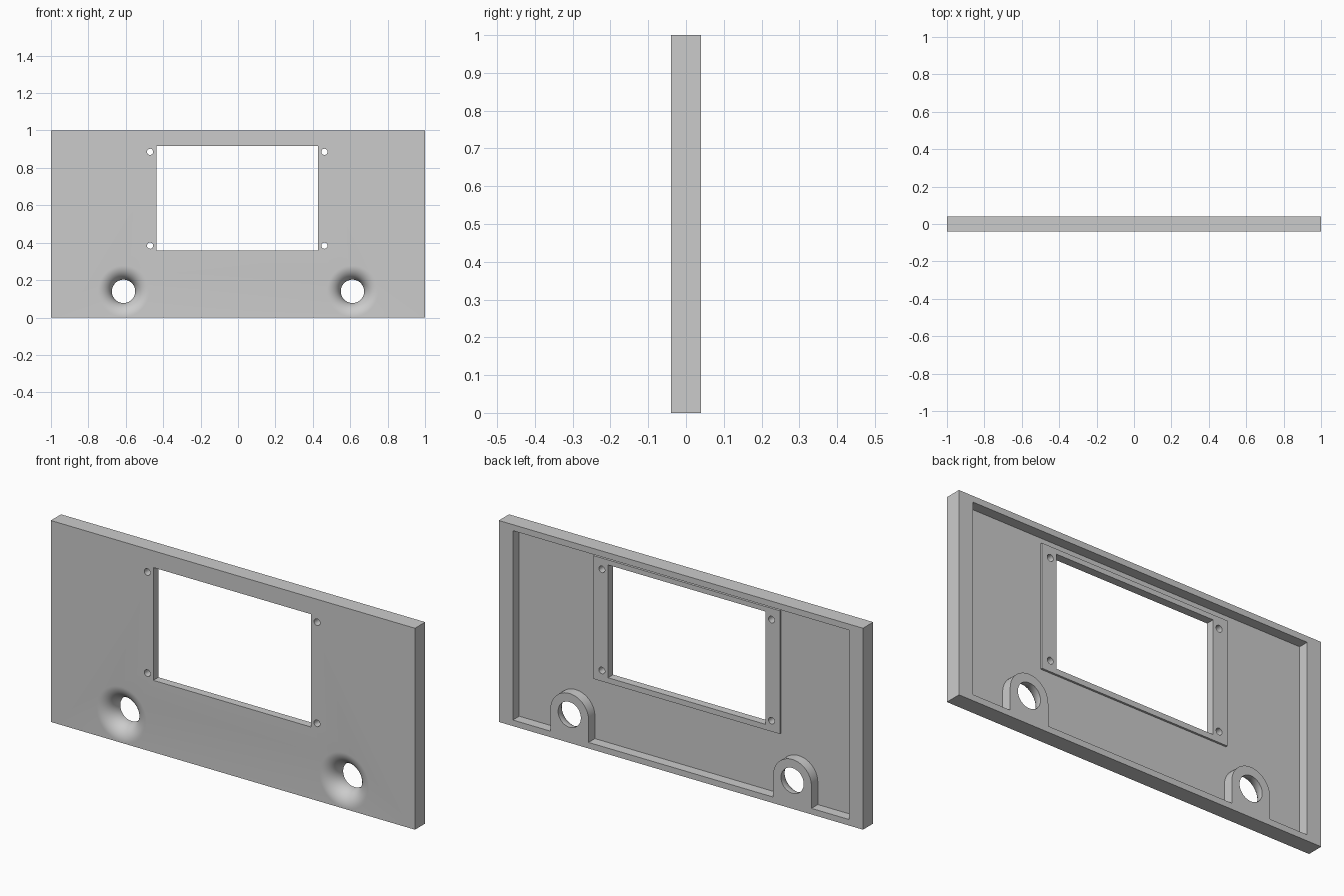
import bpy, bmesh
from math import sin, cos, pi, radians

if "Cube" in bpy.data.objects:
    bpy.data.objects.remove(bpy.data.objects["Cube"])

FRONT, BACK, FLOOR, PAD = -0.04, 0.04, -0.01, 0.0


def new_object(name, bm):
    bmesh.ops.recalc_face_normals(bm, faces=bm.faces[:])
    mesh = bpy.data.meshes.new(name)
    bm.to_mesh(mesh)
    bm.free()
    ob = bpy.data.objects.new(name, mesh)
    bpy.context.collection.objects.link(ob)
    return ob


def prism(name, outline, y0, y1, smooth=False):
    """Extrude an (x, z) outline along y."""
    bm = bmesh.new()
    face = bm.faces.new([bm.verts.new((x, y0, z)) for x, z in outline])
    ext = bmesh.ops.extrude_face_region(bm, geom=[face])
    for v in ext["geom"]:
        if isinstance(v, bmesh.types.BMVert):
            v.co.y = y1
    for f in bm.faces:
        f.smooth = smooth and len(f.verts) == 4
    return new_object(name, bm)


def rect(x0, x1, z0, z1):
    return [(x0, z0), (x1, z0), (x1, z1), (x0, z1)]


def circle(cx, cz, r, n):
    return [(cx + r * cos(2 * pi * i / n), cz + r * sin(2 * pi * i / n)) for i in range(n)]


def lathe(name, cx, cz, profile, n=64):
    """Revolve an (r, y) profile around a y axis, capped at both ends."""
    bm = bmesh.new()
    rings = [[bm.verts.new((x, y, z)) for x, z in circle(cx, cz, r, n)] for r, y in profile]
    for a, b in zip(rings, rings[1:]):
        for i in range(n):
            j = (i + 1) % n
            bm.faces.new((a[i], a[j], b[j], b[i])).smooth = True
    bm.faces.new(rings[0])
    bm.faces.new(rings[-1])
    return new_object(name, bm)


def combine(target, tool, operation='DIFFERENCE'):
    mod = target.modifiers.new(tool.name, 'BOOLEAN')
    mod.operation, mod.solver, mod.object = operation, 'EXACT', tool
    bpy.context.view_layer.objects.active = target
    bpy.ops.object.modifier_apply(modifier=mod.name)
    bpy.data.objects.remove(tool)


# Main plate
panel = prism("front_panel", rect(-1, 1, 0, 1), FRONT, BACK)

# Rear recess, leaving a rim and two arched bosses joined to the bottom rim
BOSS_X, BOSS_Z, BOSS_R = 0.612, 0.14, 0.105
outline = [(-0.923, 0.97), (-0.923, 0.03)]
for cx in (-BOSS_X, BOSS_X):
    outline.append((cx - BOSS_R, 0.03))
    outline += [(cx - BOSS_R * cos(pi * i / 32), BOSS_Z + BOSS_R * sin(pi * i / 32)) for i in range(33)]
    outline.append((cx + BOSS_R, 0.03))
outline += [(0.923, 0.03), (0.923, 0.97)]
combine(panel, prism("recess_cutter", outline, FLOOR, BACK + 0.03, smooth=True))

# Raised pad behind the screen opening
combine(panel, prism("screen_pad", rect(-0.515, 0.508, 0.33, 0.942), FLOOR - 0.01, PAD), 'UNION')

# Screen opening and its four screw holes
combine(panel, prism("window_cutter", rect(-0.437, 0.428, 0.357, 0.917), -0.1, 0.1))
for x in (-0.47, 0.462):
    for z in (0.384, 0.886):
        combine(panel, lathe("screw_cutter", x, z, [(0.0165, -0.1), (0.0165, 0.1)], 32))

# Flared holes through the bosses, rounded into the front face
HOLE, FILLET = 0.0625, 0.075
flare = [(HOLE + FILLET, FRONT - 0.03)]
flare += [(HOLE + FILLET - FILLET * sin(a), FRONT + FILLET - FILLET * cos(a))
          for a in (pi / 2 * i / 16 for i in range(17))]
flare.append((HOLE, BACK + 0.03))
for cx in (-BOSS_X, BOSS_X):
    combine(panel, lathe("flare_cutter", cx, BOSS_Z, flare))

panel.data.set_sharp_from_angle(angle=radians(30))
